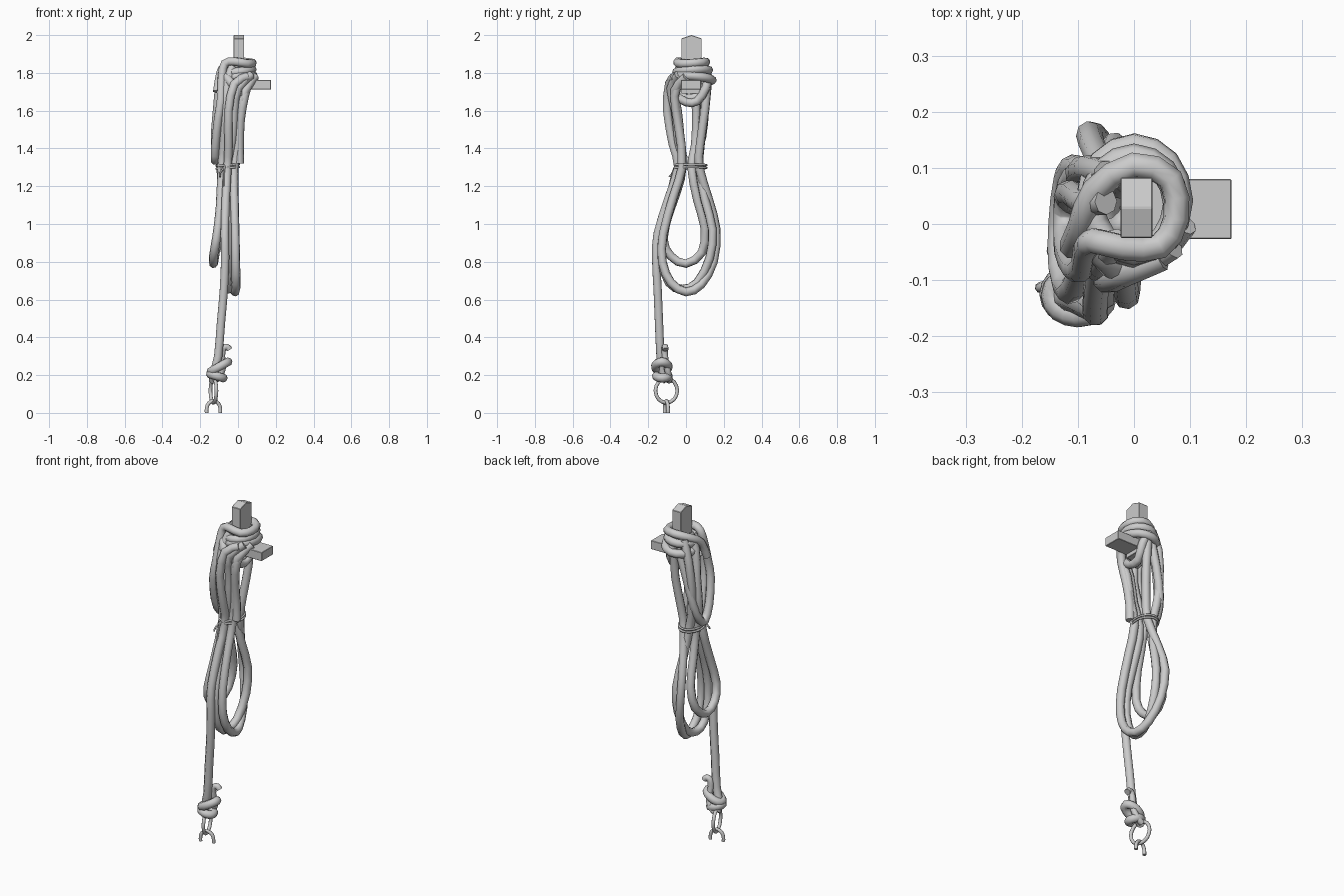
import bpy, bmesh, math
from mathutils import Vector


def smooth_path(pts, closed=False, steps=4):
    """Catmull-Rom points through the control points."""
    p = [Vector(q) for q in pts]
    n = len(p)
    out = []
    for i in range(n if closed else n - 1):
        if closed:
            a, b, c, d = (p[(i + k) % n] for k in (-1, 0, 1, 2))
        else:
            a, b, c, d = p[max(i - 1, 0)], p[i], p[i + 1], p[min(i + 2, n - 1)]
        for s in range(steps):
            t = s / steps
            out.append(0.5 * (2 * b + (c - a) * t + (2 * a - 5 * b + 4 * c - d) * t * t
                              + (3 * b - a - 3 * c + d) * t ** 3))
    if not closed:
        out.append(p[-1])
    return out


def tube(name, pts, r=0.0235, closed=False, steps=2, sides_res=2):
    path = smooth_path(pts, closed, steps)
    cu = bpy.data.curves.new(name, 'CURVE')
    cu.dimensions = '3D'
    cu.bevel_depth = r
    cu.bevel_resolution = sides_res
    cu.use_fill_caps = True
    sp = cu.splines.new('POLY')
    sp.points.add(len(path) - 1)
    for q, v in zip(sp.points, path):
        q.co = (*v, 1)
    sp.use_cyclic_u = closed
    sp.use_smooth = True
    ob = bpy.data.objects.new(name, cu)
    bpy.context.collection.objects.link(ob)
    bpy.ops.object.select_all(action='DESELECT')
    ob.select_set(True)
    bpy.context.view_layer.objects.active = ob
    bpy.ops.object.convert(target='MESH')
    return ob


def ellipse(cx, cy, z, rx, ry, tx=0, ty=0, n=8):
    """Horizontal oval whose height tilts with x and y."""
    out = []
    for i in range(n):
        a = 2 * math.pi * i / n
        c, s = math.cos(a), math.sin(a)
        out.append((cx + rx * c, cy + ry * s, z + tx * c + ty * s))
    return out


def prism(name, profile, x0, x1):
    """Closed y-z profile extruded along x with softened edges."""
    bm = bmesh.new()
    f = bm.faces.new([bm.verts.new((x0, y, z)) for y, z in profile])
    g = bmesh.ops.extrude_face_region(bm, geom=[f])
    bmesh.ops.translate(bm, vec=(x1 - x0, 0, 0),
                        verts=[v for v in g['geom'] if isinstance(v, bmesh.types.BMVert)])
    bmesh.ops.recalc_face_normals(bm, faces=bm.faces)
    me = bpy.data.meshes.new(name)
    bm.to_mesh(me)
    bm.free()
    ob = bpy.data.objects.new(name, me)
    bpy.context.collection.objects.link(ob)
    b = ob.modifiers.new('soft_edges', 'BEVEL')
    b.width, b.segments = 0.002, 1
    return ob


# Wooden peg: upright post with a ridged top, and one sideways horn
prism('post', [(-0.025, 1.69), (0.083, 1.69), (0.083, 1.982), (0.029, 2.0), (-0.025, 1.982)],
      -0.024, 0.033)
prism('horn', [(-0.027, 1.712), (0.08, 1.712), (0.08, 1.763), (-0.027, 1.763)], -0.02, 0.174)

# Rope wrapped round the post: a top turn that spills down the left side, then lower turns
tube('wrap_top', [(-0.11, -0.04, 1.7), (-0.095, -0.005, 1.79), (-0.07, 0.06, 1.835),
                  (0.0, 0.105, 1.858), (0.065, 0.08, 1.855), (0.075, 0.01, 1.85),
                  (0.045, -0.04, 1.85), (-0.02, -0.042, 1.86), (-0.07, -0.03, 1.85),
                  (-0.085, -0.045, 1.78), (-0.09, -0.075, 1.66), (-0.105, -0.08, 1.56),
                  (-0.12, -0.045, 1.42), (-0.122, 0.0, 1.335), (-0.12, 0.045, 1.36),
                  (-0.105, 0.085, 1.46), (-0.07, 0.1, 1.62), (-0.03, 0.105, 1.76)])
tube('wrap_middle', ellipse(0.0, 0.035, 1.81, 0.075, 0.085, 0.008, 0.005), closed=True)
tube('wrap_low', ellipse(0.0, 0.042, 1.772, 0.082, 0.097, 0.012, -0.01), closed=True)

# Crossing turns that dip under the horn
tube('wrap_cross', [(-0.07, -0.03, 1.79), (-0.04, -0.075, 1.75), (0.01, -0.06, 1.69),
                    (0.02, 0.0, 1.645), (0.02, 0.06, 1.65), (0.03, 0.105, 1.72),
                    (0.0, 0.115, 1.79), (-0.06, 0.07, 1.83)])
tube('wrap_under', [(-0.07, -0.02, 1.72), (-0.03, -0.01, 1.67), (0.0, 0.025, 1.665),
                    (0.0, 0.065, 1.68), (-0.04, 0.1, 1.73)])

# Three long hanging coils, pinched at the lashing
tube('coil_outer', [
    (0.0, 0.115, 1.76), (0.0, 0.1, 1.6), (-0.02, 0.075, 1.42), (-0.035, 0.07, 1.3),
    (-0.065, 0.12, 1.13), (-0.08, 0.16, 0.97), (-0.06, 0.145, 0.8), (-0.035, 0.08, 0.68),
    (-0.015, 0.0, 0.64), (-0.01, -0.08, 0.69), (-0.012, -0.125, 0.8), (-0.015, -0.12, 0.95),
    (-0.02, -0.065, 1.15), (-0.02, -0.02, 1.3), (0.0, -0.03, 1.45), (0.01, -0.045, 1.6),
    (0.04, -0.06, 1.71), (0.09, 0.0, 1.78)])
tube('coil_middle', [
    (-0.05, 0.09, 1.83), (-0.085, 0.1, 1.72), (-0.1, 0.09, 1.55), (-0.09, 0.075, 1.4),
    (-0.07, 0.07, 1.3), (-0.05, 0.1, 1.13), (-0.035, 0.14, 0.97), (-0.035, 0.125, 0.82),
    (-0.045, 0.06, 0.69), (-0.052, -0.02, 0.655), (-0.057, -0.09, 0.69), (-0.055, -0.13, 0.82),
    (-0.055, -0.115, 0.98), (-0.06, -0.05, 1.17), (-0.055, -0.02, 1.3), (-0.03, -0.04, 1.45),
    (-0.02, -0.055, 1.6), (0.0, -0.08, 1.72), (0.07, -0.04, 1.79)])
tube('coil_inner', [
    (-0.05, 0.04, 1.85), (-0.09, 0.04, 1.77), (-0.11, 0.055, 1.6), (-0.12, 0.05, 1.42),
    (-0.09, 0.03, 1.3), (-0.09, 0.06, 1.13), (-0.1, 0.1, 0.98), (-0.12, 0.085, 0.85),
    (-0.13, 0.0, 0.79), (-0.13, -0.08, 0.83), (-0.115, -0.12, 0.92), (-0.095, -0.085, 1.08),
    (-0.085, -0.02, 1.3), (-0.075, -0.05, 1.45), (-0.065, -0.08, 1.6), (-0.055, -0.06, 1.75),
    (-0.03, -0.03, 1.83)])

# Cut rope end in front of the pinch
tube('rope_end', [(0.06, -0.03, 1.76), (0.035, -0.06, 1.68), (0.013, -0.045, 1.55),
                  (0.008, -0.025, 1.42), (0.008, -0.022, 1.32)])

# Running tail that drops to the knot
tube('tail', [(0.05, -0.06, 1.78), (-0.02, -0.09, 1.74), (-0.05, -0.1, 1.6), (-0.05, -0.07, 1.42),
              (-0.055, -0.042, 1.3), (-0.065, -0.095, 1.13), (-0.07, -0.15, 0.95),
              (-0.068, -0.158, 0.82), (-0.075, -0.15, 0.65), (-0.09, -0.143, 0.48),
              (-0.105, -0.135, 0.3), (-0.13, -0.125, 0.21), (-0.13, -0.1, 0.17)])

# Lashing: two thin turns with loose ends
for i, z in enumerate((1.297, 1.312)):
    tube(f'lashing_turn_{i + 1}', ellipse(-0.054, 0.024, z, 0.06, 0.085, 0.004, 0, 10),
         r=0.006, closed=True, sides_res=1)
for i, (x, z) in enumerate(((-0.075, 1.2), (-0.095, 1.25))):
    tube(f'lashing_end_{i + 1}', [(-0.07, -0.058, 1.305), (x, -0.072, 1.27), (x, -0.088, z)],
         r=0.005, sides_res=1)

# Knot: two slanted turns, a pass through the ring and a short curled end
tube('knot_upper_turn', ellipse(-0.098, -0.128, 0.245, 0.045, 0.034, 0.025, 0), closed=True)
tube('knot_lower_turn', ellipse(-0.112, -0.125, 0.195, 0.034, 0.032, -0.01, 0), closed=True)
tube('knot_end', [(-0.13, -0.09, 0.17), (-0.1, -0.09, 0.19), (-0.08, -0.1, 0.24),
                  (-0.085, -0.112, 0.3), (-0.078, -0.112, 0.342), (-0.058, -0.11, 0.35),
                  (-0.045, -0.108, 0.335)], r=0.017)

# Metal ring, turned slightly, and the arch of the staple below it
ring = []
for i in range(8):
    c, s = math.cos(math.pi * i / 4), math.sin(math.pi * i / 4)
    ring.append((-0.13 - 0.016 * c, -0.104 + 0.058 * c, 0.118 + 0.065 * s))
tube('ring', ring, r=0.01, closed=True)
arch = [(-0.036, 0.0), (-0.036, 0.025), (-0.026, 0.05), (0, 0.064),
        (0.026, 0.05), (0.036, 0.025), (0.036, 0.0)]
tube('staple', [(-0.13 + d, -0.104 + 0.25 * d, z) for d, z in arch], r=0.01)
